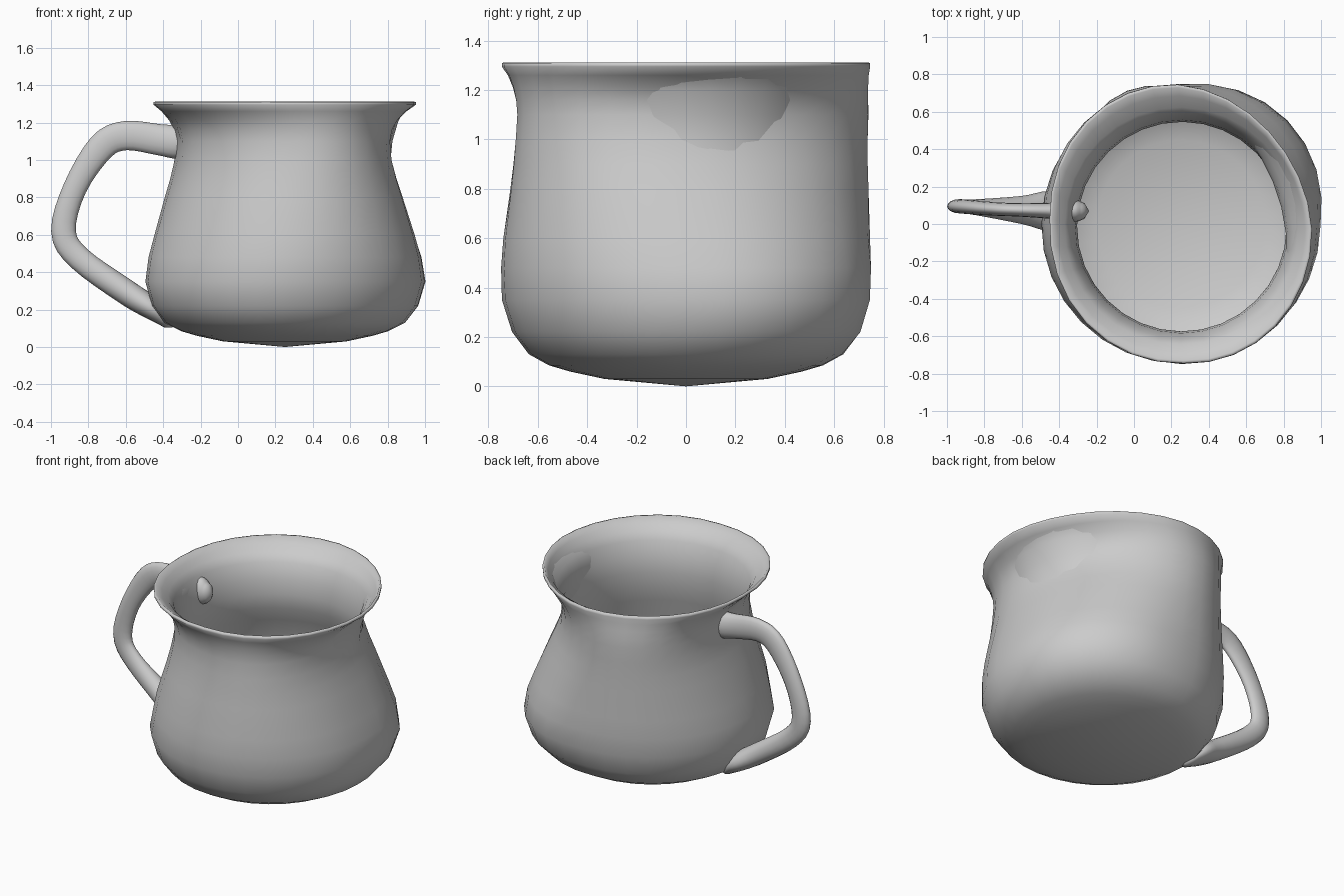
import bpy, bmesh
from math import sin, cos, pi, radians
from mathutils import Vector

if "Cube" in bpy.data.objects:
    bpy.data.objects.remove(bpy.data.objects["Cube"])

AXIS = radians(112)   # long axis of the squeezed neck
SEG = 32


def loft(name, rings, start, end):
    """Skin closed rings of points, closing both ends with a pole."""
    bm = bmesh.new()
    vr = [[bm.verts.new(p) for p in ring] for ring in rings]
    n = len(vr[0])
    for a, b in zip(vr, vr[1:]):
        for i in range(n):
            j = (i + 1) % n
            bm.faces.new((a[i], a[j], b[j], b[i]))
    for ring, pole in ((vr[0], start), (vr[-1], end)):
        v = bm.verts.new(pole)
        for i in range(n):
            bm.faces.new((ring[i], ring[(i + 1) % n], v))
    bmesh.ops.recalc_face_normals(bm, faces=bm.faces)
    me = bpy.data.meshes.new(name)
    bm.to_mesh(me)
    bm.free()
    me.polygons.foreach_set("use_smooth", [True] * len(me.polygons))
    ob = bpy.data.objects.new(name, me)
    bpy.context.collection.objects.link(ob)
    return ob


def body_ring(z, a, b, shift=0.0, back=0.0, front=0.0):
    """Tilted ellipse, shifted along its long axis, bulged at the back right
    and front left corners."""
    pts = []
    for i in range(SEG):
        t = 2 * pi * i / SEG
        u, v = a * cos(t) + shift, b * sin(t)
        p = Vector((u * cos(AXIS) - v * sin(AXIS),
                    u * sin(AXIS) + v * cos(AXIS), 0))
        n = p.normalized()
        c = (n.x + n.y) / 2 ** 0.5
        p += n * max(0, 2 * c * c - 1) * (back if c > 0 else front)
        pts.append(p + Vector((0.25, 0, z)))
    return pts


# Mug body: outer wall upward (oval neck), then inner wall down (round neck)
outer = [(0.03, .33, .33), (0.06, .47, .47), (0.085, .555, .555, 0, .01),
         (0.13, .635, .645, 0, .02), (0.22, .703, .712, 0, .04),
         (0.35, .742, .747, -.003, .05), (0.48, .753, .724, 0, .05),
         (0.6, .752, .686, .003, .04, .015),
         (0.8, .743, .618, .015, .02, .025), (0.9, .74, .582, .02, .01, .035),
         (1.0, .739, .553, .025, 0, .045), (1.1, .738, .545, .03, -.005, .05),
         (1.16, .739, .557, .027, -.005, .05), (1.21, .741, .587, .02, -.005, .045),
         (1.26, .746, .64, .01, -.01, .038), (1.295, .755, .692, 0, -.018, .03),
         (1.31, .753, .693, 0, -.018, .03)]
inner = [(1.312, .738, .68, 0, -.018, .03), (1.28, .69, .655, 0, -.01, .02),
         (1.25, .635, .622, -.01, 0, .01),
         (1.2, .60, .599, -.015), (1.1, .57, .57, -.015),
         (1.0, .56, .56, -.015), (0.9, .572, .572, -.015),
         (0.8, .605, .592), (0.6, .68, .66), (0.35, .72, .72),
         (0.22, .685, .69), (0.14, .615, .62), (0.08, .45, .45)]
loft("mug_body", [body_ring(*l) for l in outer + inner],
     (0.25, 0, 0), (0.25, 0, 0.04))


def spline(keys, steps):
    """Catmull-Rom through the keys."""
    ks = [Vector(k) for k in keys]
    ks = [2 * ks[0] - ks[1]] + ks + [2 * ks[-1] - ks[-2]]
    out = []
    for p0, p1, p2, p3 in zip(ks, ks[1:], ks[2:], ks[3:]):
        for s in range(steps):
            t = s / steps
            out.append(0.5 * (2 * p1 + (p2 - p0) * t
                              + (2 * p0 - 5 * p1 + 4 * p2 - p3) * t * t
                              + (3 * p1 - p0 - 3 * p2 + p3) * t ** 3))
    return out + [ks[-2]]


# Handle: oval section swept from the neck down to the base
# keys: x, y, z, half width in y, half thickness in the handle plane
keys = [(-.265, .07, 1.095, .042, .055), (-.32, .07, 1.095, .06, .088),
        (-.42, .07, 1.108, .045, .083), (-.60, .075, 1.13, .036, .078),
        (-.73, .08, 1.07, .036, .075), (-.872, .09, .85, .038, .063),
        (-.933, .095, .62, .038, .066), (-.85, .09, .475, .042, .065),
        (-.60, .075, .295, .075, .068), (-.46, .07, .205, .105, .06),
        (-.37, .07, .125, .06, .03)]
path = spline(keys, 4)
rings = []
for i, k in enumerate(path):
    a, b = path[max(i - 1, 0)], path[min(i + 1, len(path) - 1)]
    tan = Vector((b[0] - a[0], 0, b[2] - a[2])).normalized()
    nrm = Vector((-tan.z, 0, tan.x))
    c = Vector((k[0], k[1], k[2]))
    rings.append([c + nrm * k[4] * cos(t) + Vector((0, k[3] * sin(t), 0))
                  for t in (2 * pi * j / 16 for j in range(16))])
loft("handle", rings, (-.24, .07, 1.09), (-.35, .07, .105))
